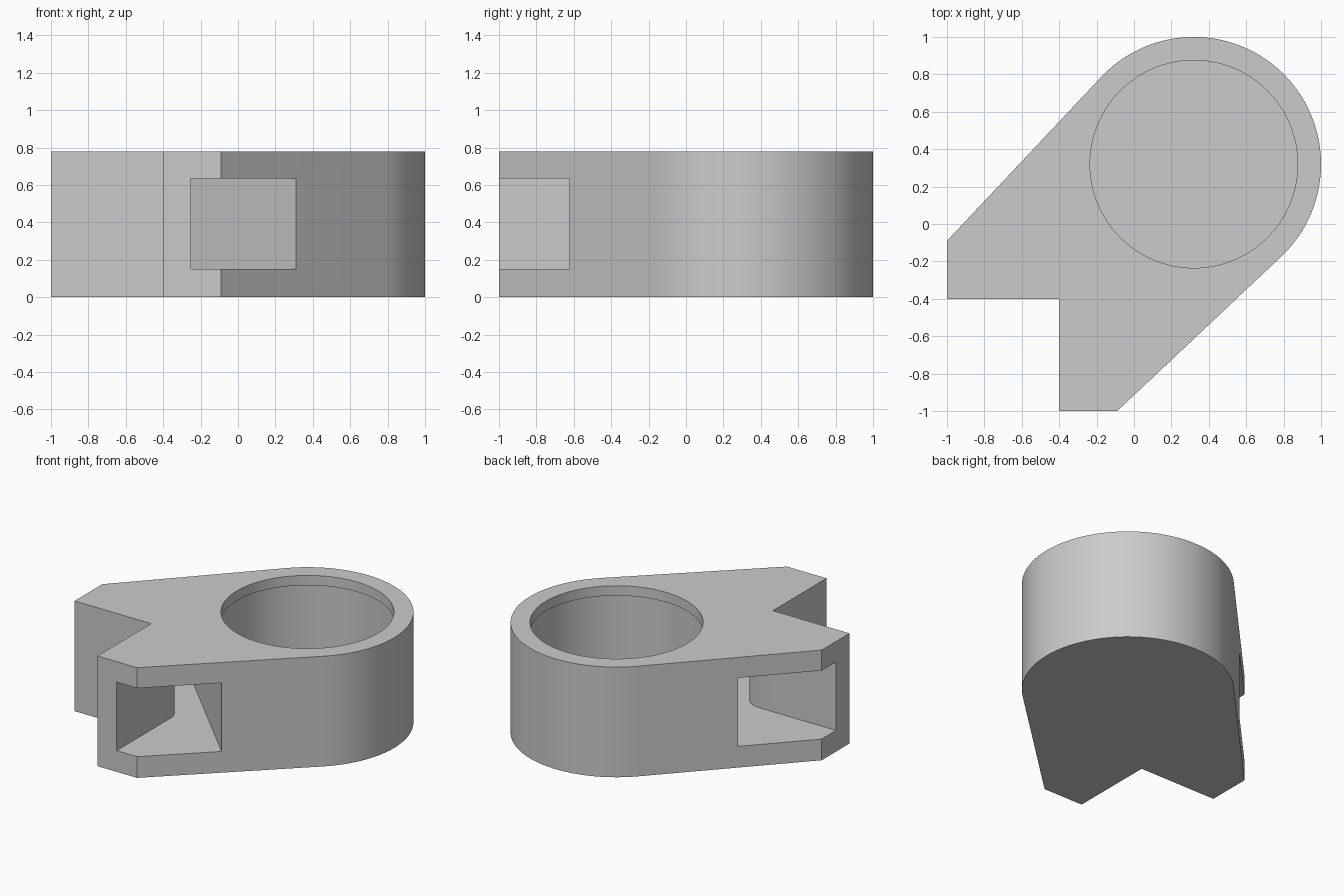
import bpy
import bmesh
from math import sin, cos, radians

default = bpy.data.objects.get("Cube")
if default:
    bpy.data.objects.remove(default, do_unlink=True)

HEIGHT = 0.78
CENTRE = (0.32, 0.32)

grey = bpy.data.materials.new("plain grey")
grey.use_nodes = True
grey.diffuse_color = (0.6, 0.6, 0.6, 1)
grey.node_tree.nodes["Principled BSDF"].inputs["Base Color"].default_value = grey.diffuse_color


def arc(centre, radius, start, end, steps):
    """Points along an arc, angles in degrees."""
    angles = [radians(start + (end - start) * i / steps) for i in range(steps + 1)]
    return [(centre[0] + radius * cos(a), centre[1] + radius * sin(a)) for a in angles]


def prism(name, outline, bottom, top):
    """Extrude a plan outline between two heights."""
    bm = bmesh.new()
    base = bm.faces.new([bm.verts.new((x, y, bottom)) for x, y in outline])
    result = bmesh.ops.extrude_face_region(bm, geom=[base])
    moved = [v for v in result["geom"] if isinstance(v, bmesh.types.BMVert)]
    bmesh.ops.translate(bm, verts=moved, vec=(0, 0, top - bottom))
    bmesh.ops.recalc_face_normals(bm, faces=bm.faces)
    mesh = bpy.data.meshes.new(name)
    bm.to_mesh(mesh)
    bm.free()
    mesh.materials.append(grey)
    obj = bpy.data.objects.new(name, mesh)
    bpy.context.collection.objects.link(obj)
    return obj


def cut(target, cutter):
    """Subtract the cutter and discard it."""
    cutter.hide_render = True
    mod = target.modifiers.new(cutter.name, "BOOLEAN")
    mod.operation = "DIFFERENCE"
    mod.solver = "EXACT"
    mod.object = cutter
    bpy.context.view_layer.objects.active = target
    bpy.ops.object.modifier_apply(modifier=mod.name)
    bpy.data.objects.remove(cutter, do_unlink=True)


# Body: rounded end with tangent sides and a square notch at the other end
outline = arc(CENTRE, 0.68, -46.7, 136.7, 64)
outline += [(-1, -0.09), (-1, -0.4), (-0.4, -0.4), (-0.4, -1), (-0.09, -1)]
body = prism("clamp_body", outline, 0, HEIGHT)

# Through slot bending around the notch, with a straight wall beside the bore
slot = arc((-0.4, -0.4), 0.15, 0, 90, 16)
slot += [(-1.3, -0.25), (-1.3, 0.985), (0.985, -1.3), (-0.25, -1.3)]
cut(body, prism("slot_cutter", slot, 0.15, 0.635))

# Blind bore, slightly wider below a thin lip
for name, radius, bottom, top in (("chamber_cutter", 0.585, 0.07, 0.71),
                                  ("lip_cutter", 0.555, 0.4, 1)):
    circle = arc(CENTRE, radius, 0, 360, 96)[:-1]
    cut(body, prism(name, circle, bottom, top))

bpy.ops.object.select_all(action="DESELECT")
body.select_set(True)
bpy.context.view_layer.objects.active = body
bpy.ops.object.shade_smooth_by_angle(angle=radians(30))
